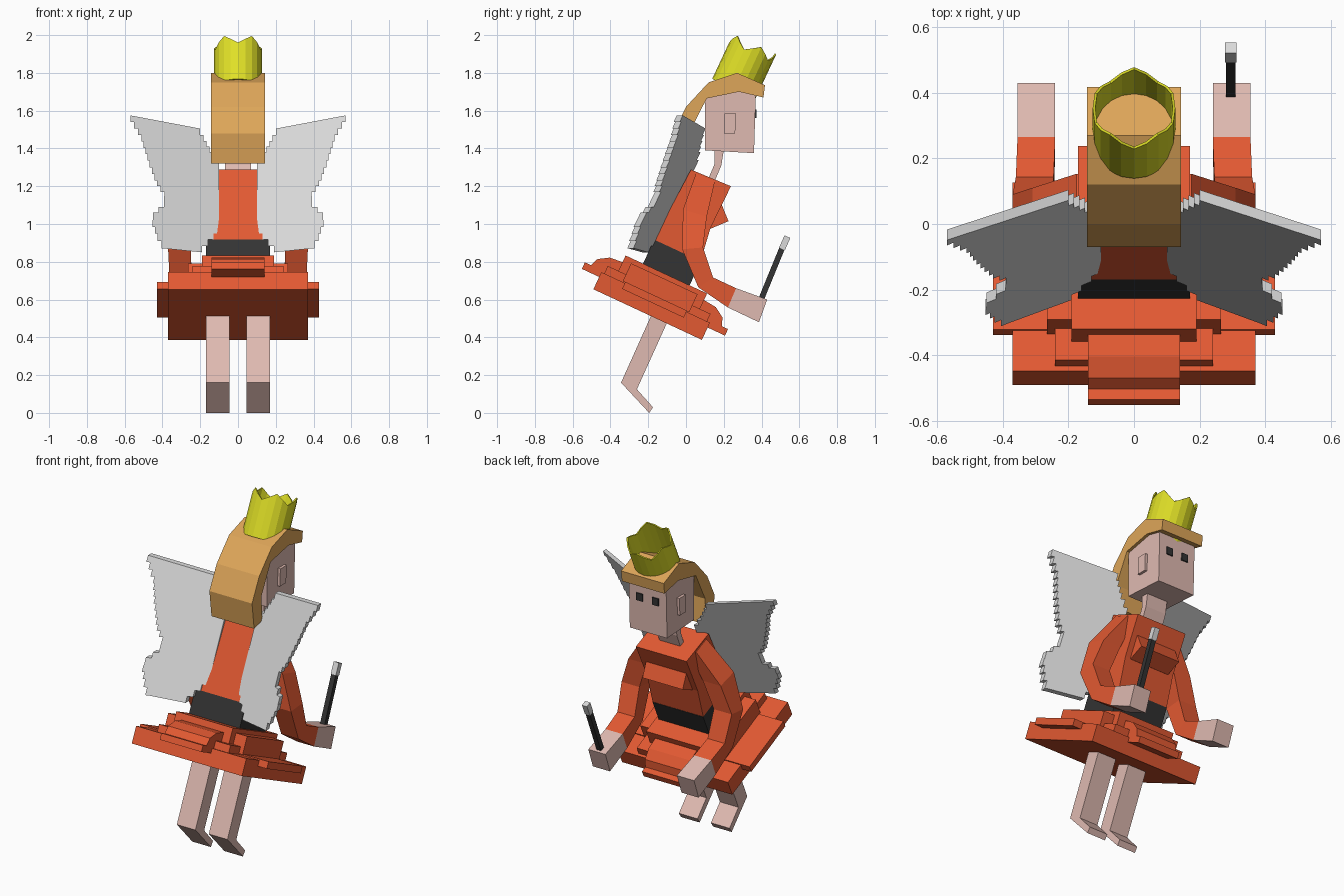
import bpy, bmesh, math
from mathutils import Vector

if "Cube" in bpy.data.objects:
    bpy.data.objects.remove(bpy.data.objects["Cube"], do_unlink=True)


def material(name, rgb):
    m = bpy.data.materials.new(name)
    m.use_nodes = True
    m.diffuse_color = (*rgb, 1)
    m.node_tree.nodes["Principled BSDF"].inputs["Base Color"].default_value = (*rgb, 1)
    return m


ORANGE = material("orange cloth", (0.76, 0.10, 0.032))
SKIN = material("pink skin", (0.74, 0.49, 0.44))
HAIR = material("golden hair", (0.73, 0.38, 0.10))
YELLOW = material("crown yellow", (0.74, 0.74, 0.02))
BLACK = material("black", (0.033, 0.033, 0.033))
GREY = material("wing grey", (0.70, 0.70, 0.70))


def loft(name, rings, mat):
    """Closed solid through a list of equally sized rings of points."""
    bm = bmesh.new()
    vs = [[bm.verts.new(p) for p in ring] for ring in rings]
    n = len(rings[0])
    for a, b in zip(vs, vs[1:]):
        for i in range(n):
            j = (i + 1) % n
            bm.faces.new((a[i], a[j], b[j], b[i]))
    bm.faces.new(vs[0][::-1])
    bm.faces.new(vs[-1])
    bmesh.ops.recalc_face_normals(bm, faces=bm.faces)
    me = bpy.data.meshes.new(name)
    bm.to_mesh(me)
    bm.free()
    me.materials.append(mat)
    ob = bpy.data.objects.new(name, me)
    bpy.context.collection.objects.link(ob)
    return ob


def prism(name, yz, x0, x1, mat):
    """Side profile (y, z) extruded from x0 to x1."""
    return loft(name, [[(x, y, z) for y, z in yz] for x in (x0, x1)], mat)


# The body leans forward: w runs forward and u runs up in the leaning frame
TILT = math.radians(25)
S, C = math.sin(TILT), math.cos(TILT)
MID = -0.404


def lean(w, u):
    return (w * C + u * S, u * C - w * S)


def lean_box(name, hx, hw, u0, u1, mat):
    pts = [(MID - hw, u0), (MID + hw, u0), (MID + hw, u1), (MID - hw, u1)]
    return prism(name, [lean(*p) for p in pts], -hx, hx, mat)


# Skirt built from stacked plates
lean_box("skirt_base", 0.37, 0.317, 0.386, 0.486, ORANGE)
lean_box("skirt_side_plate", 0.43, 0.18, 0.452, 0.493, ORANGE)
lean_box("skirt_long_plate", 0.14, 0.418, 0.458, 0.496, ORANGE)
lean_box("skirt_middle_plate", 0.24, 0.30, 0.48, 0.53, ORANGE)
lean_box("skirt_upper_wide", 0.265, 0.194, 0.49, 0.595, ORANGE)
lean_box("skirt_upper_long", 0.19, 0.238, 0.49, 0.62, ORANGE)
half = [(0.385, 0.49), (0.365, 0.54), (0.31, 0.574), (0.235, 0.582)]
bump = [(MID + w, u) for w, u in half] + [(MID - w, u) for w, u in reversed(half)]
prism("skirt_rounded_folds", [lean(*p) for p in bump], -0.14, 0.14, ORANGE)

# Waist and torso
lean_box("belt", 0.17, 0.136, 0.61, 0.76, BLACK)
prism("torso", [(-0.169, 0.917), (0.026, 1.288), (0.238, 1.20), (0.13, 0.98), (0.077, 0.803)],
      -0.17, 0.17, ORANGE)
prism("chest", [(0.17, 1.10), (0.19, 1.10), (0.225, 1.015), (0.13, 0.975), (0.08, 1.0)],
      -0.135, 0.135, ORANGE)

# Neck, head and ears
prism("neck", [(0.15, 1.39), (0.20, 1.39), (0.187, 1.31), (0.145, 1.21), (0.11, 1.22), (0.15, 1.315)],
      -0.07, 0.07, SKIN)
prism("head", [(0.10, 1.39), (0.36, 1.375), (0.37, 1.70), (0.10, 1.70)], -0.125, 0.125, SKIN)

# Hair is one bent strip over the head and down the back
prism("hair", [(-0.05, 1.32), (-0.07, 1.48), (0.0, 1.62), (0.12, 1.75), (0.27, 1.80), (0.418, 1.735),
               (0.41, 1.67), (0.28, 1.70), (0.11, 1.665), (0.02, 1.49), (0.03, 1.34)],
      -0.143, 0.143, HAIR)

# Crown: open tube with a pointed rim
SIDES, R, H = 20, 0.122, 0.262
bm = bmesh.new()
base = Vector((0, 0.253, 1.715))
axis, fwd = Vector((0, S, C)), Vector((0, C, -S))
low, top = [], []
for i in range(SIDES):
    a = math.tau * i / SIDES + math.pi / 2
    p = base + Vector((1, 0, 0)) * R * math.cos(a) + fwd * R * math.sin(a)
    low.append(bm.verts.new(p))
    top.append(bm.verts.new(p + axis * (H - (0.0, 0.025, 0.05, 0.025)[i % 4])))
for i in range(SIDES):
    j = (i + 1) % SIDES
    bm.faces.new((low[i], low[j], top[j], top[i]))
bmesh.ops.recalc_face_normals(bm, faces=bm.faces)
mesh = bpy.data.meshes.new("crown")
bm.to_mesh(mesh)
bm.free()
mesh.materials.append(YELLOW)
crown = bpy.data.objects.new("crown", mesh)
bpy.context.collection.objects.link(crown)
solid = crown.modifiers.new("wall", "SOLIDIFY")
solid.thickness = 0.008
solid.offset = 0


def stairs(points, step=0.032):
    """Turn a sloping edge into a staircase."""
    out = [points[0]]
    for (xa, za), (xb, zb) in zip(points, points[1:]):
        n = max(1, round(abs(zb - za) / step))
        for k in range(1, n + 1):
            x, z = xa + (xb - xa) * k / n, za + (zb - za) * k / n
            out += [(out[-1][0], z), (x, z)]
    return out


# Wing outline, outer edge from the tip downwards, then the inner edge upwards
outer = stairs([(0.57, 1.575), (0.51, 1.47), (0.48, 1.37), (0.43, 1.23), (0.39, 1.17)])
lower = stairs([(0.391, 1.12), (0.45, 1.06), (0.452, 1.02), (0.425, 0.95), (0.385, 0.87)])
inner = stairs([(0.19, 0.85), (0.10, 0.95)])
upper = stairs([(0.10, 1.30), (0.15, 1.38), (0.20, 1.47)])
outline = outer + lower + inner + upper + [(0.20, 1.505)]
clean = [p for i, p in enumerate(outline) if (Vector(p) - Vector(outline[i - 1])).length > 1e-4]


def wing_point(s, x, z, off):
    return (s * x, -0.54 - 0.416 * x + 0.47 * z + off, z)


ARM = [  # inner x, outer x, front (y, z), back (y, z)
    (0.12, 0.175, (0.153, 1.226), (0.053, 1.268)),
    (0.19, 0.31, (0.11, 1.04), (-0.016, 1.077)),
    (0.25, 0.37, (0.09, 0.876), (-0.02, 0.866)),
    (0.245, 0.36, (0.143, 0.717), (0.065, 0.665)),
    (0.24, 0.355, (0.265, 0.66), (0.222, 0.558)),
    (0.24, 0.355, (0.43, 0.60), (0.386, 0.48)),
]


def arm_ring(s, sec):
    xi, xo, f, b = sec
    return [(s * xi, *f), (s * xo, *f), (s * xo, *b), (s * xi, *b)]


# Paired parts
for side, s in (("right", -1), ("left", 1)):
    loft(side + "_wing", [[wing_point(s, x, z, o) for x, z in clean] for o in (-0.012, 0.02)], GREY)
    loft(side + "_sleeve", [arm_ring(s, a) for a in ARM[:5]], ORANGE)
    loft(side + "_hand", [arm_ring(s, a) for a in ARM[4:]], SKIN)
    prism(side + "_leg", [(-0.09, 0.50), (-0.26, 0.125), (-0.175, 0.03), (-0.195, 0.0),
                          (-0.344, 0.16), (-0.178, 0.53)], s * 0.045, s * 0.17, SKIN)
    prism(side + "_ear", [(0.20, 1.48), (0.26, 1.48), (0.265, 1.585), (0.205, 1.585)],
          s * 0.12, s * 0.141, SKIN)
    prism(side + "_eye", [(0.364, 1.56), (0.373, 1.56), (0.374, 1.605), (0.365, 1.605)],
          s * 0.032, s * 0.075, BLACK)

# Wand held in one hand
def wand_ring(y, z, r):
    return [(0.295 + a * r, y + b * r * C, z - b * r * S) for a, b in ((-1, -1), (1, -1), (1, 1), (-1, 1))]


loft("wand_stick", [wand_ring(0.385, 0.57, 0.015), wand_ring(0.508, 0.87, 0.015)], BLACK)
loft("wand_tip", [wand_ring(0.508, 0.868, 0.017), wand_ring(0.537, 0.933, 0.017)], GREY)
